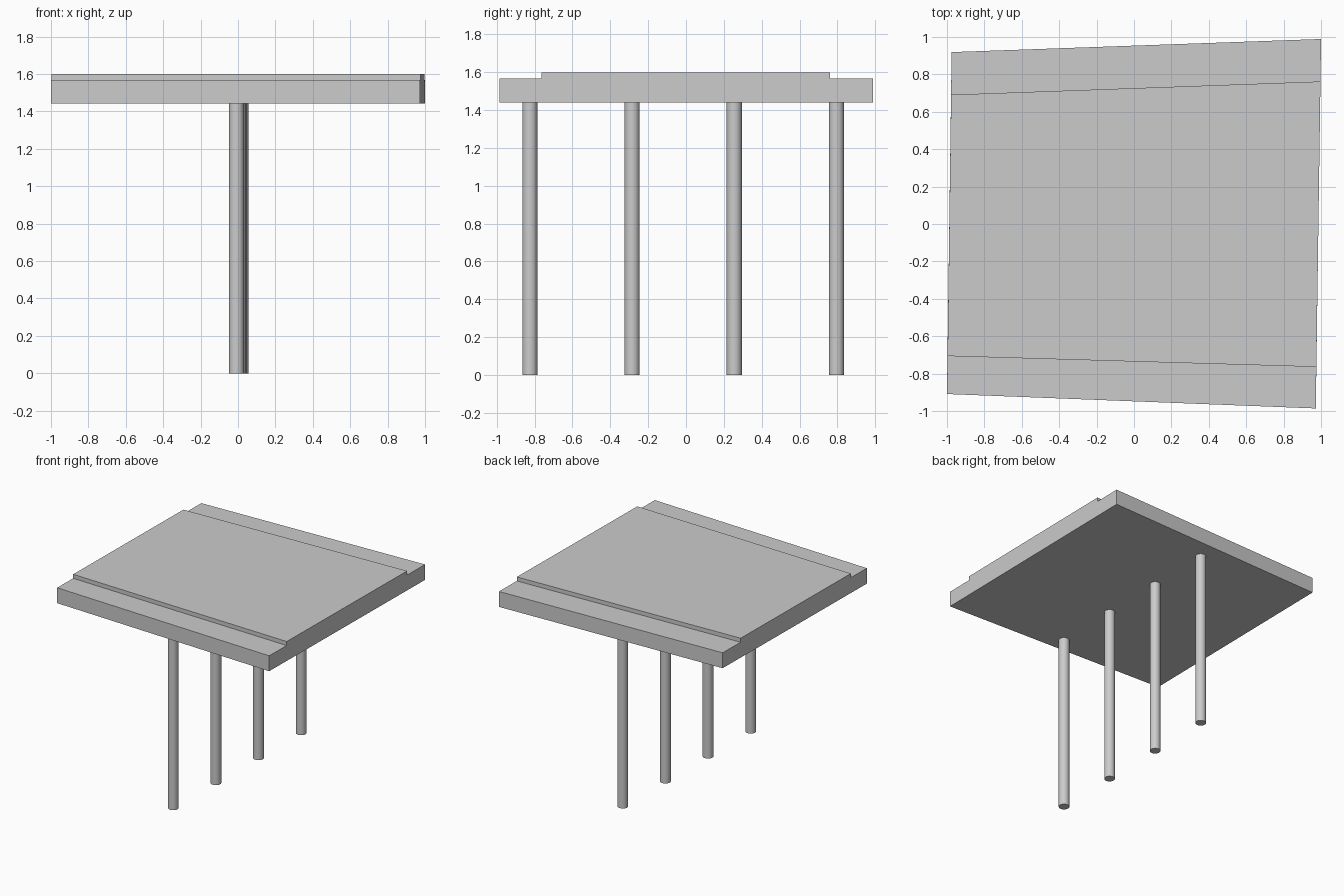
import bpy, bmesh
from mathutils import Vector

if "Cube" in bpy.data.objects:
    bpy.data.objects.remove(bpy.data.objects["Cube"])

Z_BOTTOM, Z_LEDGE, Z_TOP = 1.441, 1.567, 1.6

# Plan of the deck: left and right ends of each line running along x
front_edge = (Vector((-1.0, -0.909)), Vector((0.972, -0.986)))
front_step = (Vector((-0.997, -0.706)), Vector((0.975, -0.764)))
back_step = (Vector((-0.978, 0.691)), Vector((0.997, 0.762)))
back_edge = (Vector((-0.975, 0.919)), Vector((1.0, 0.989)))

# Stepped cross-section, swept from the left end to the right end
section = [
    (front_edge, Z_BOTTOM), (front_edge, Z_LEDGE),
    (front_step, Z_LEDGE), (front_step, Z_TOP),
    (back_step, Z_TOP), (back_step, Z_LEDGE),
    (back_edge, Z_LEDGE), (back_edge, Z_BOTTOM),
]


def make_deck():
    bm = bmesh.new()
    left, right = [[bm.verts.new((*line[end], z)) for line, z in section]
                   for end in (0, 1)]
    n = len(section)
    for i in range(n):
        j = (i + 1) % n
        bm.faces.new((left[i], left[j], right[j], right[i]))
    bm.faces.new(left)
    bm.faces.new(right)
    bmesh.ops.recalc_face_normals(bm, faces=bm.faces)
    mesh = bpy.data.meshes.new("bridge_deck")
    bm.to_mesh(mesh)
    bm.free()
    bpy.context.collection.objects.link(bpy.data.objects.new("bridge_deck", mesh))


def make_column(index, x, y):
    bpy.ops.mesh.primitive_cylinder_add(vertices=32, radius=0.04, depth=Z_BOTTOM,
                                        location=(x, y, Z_BOTTOM / 2))
    bpy.context.object.name = f"column_{index + 1}"
    bpy.ops.object.shade_smooth_by_angle()


# Stepped deck slab
make_deck()

# Row of round columns on a slightly skewed line across the deck
first, last = Vector((-0.008, -0.825)), Vector((0.015, 0.795))
for i in range(4):
    make_column(i, *first.lerp(last, i / 3))
